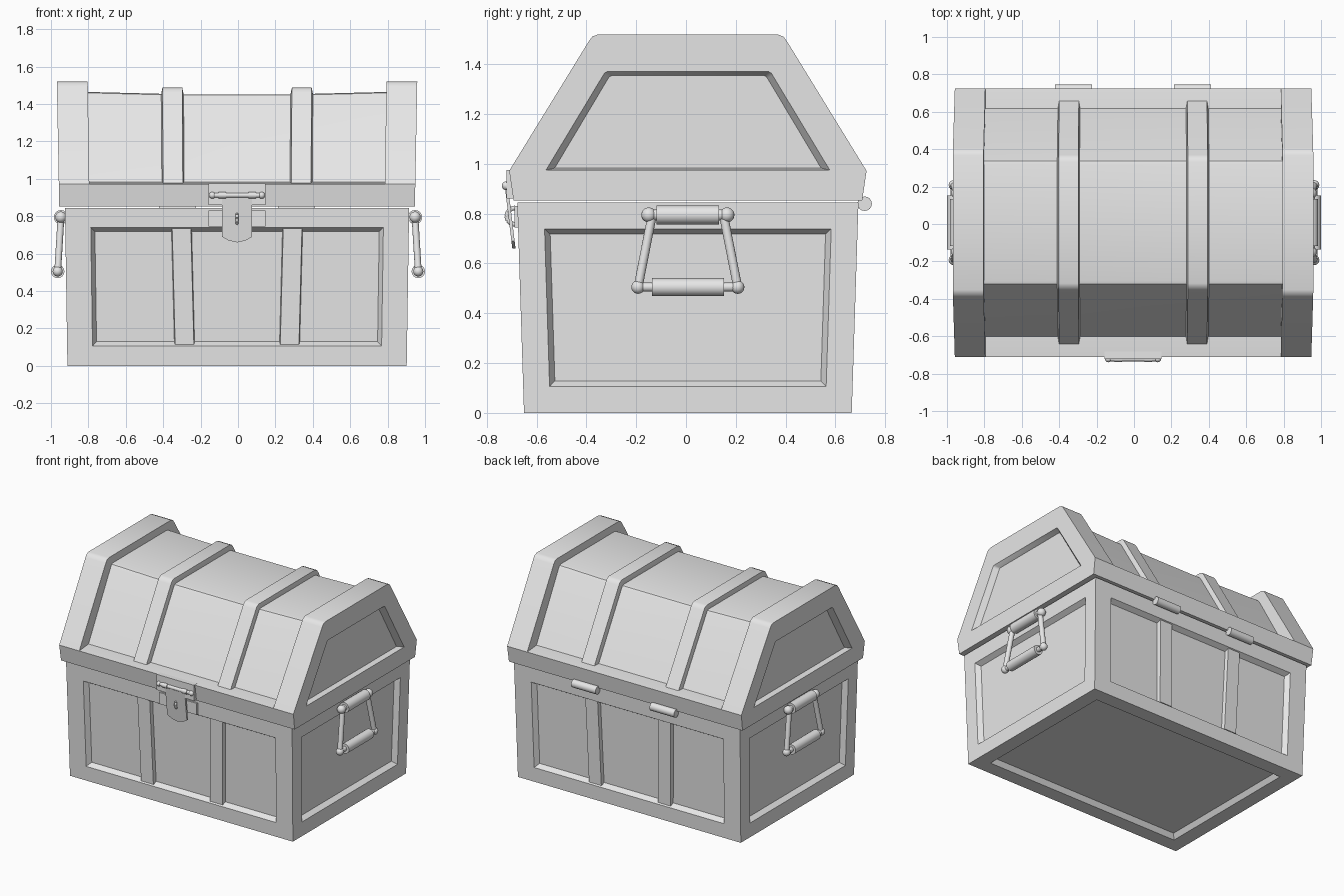
import bpy, bmesh, math
from mathutils import Vector, Matrix

if "Cube" in bpy.data.objects:
    bpy.data.objects.remove(bpy.data.objects["Cube"])

GREY = (0.8, 0.8, 0.8, 1)
mat = bpy.data.materials.new("plain grey")
mat.use_nodes = True
mat.diffuse_color = GREY
mat.node_tree.nodes["Principled BSDF"].inputs["Base Color"].default_value = GREY


def finish(name, bm, shift=(-0.005, 0.0075, 0)):
    bmesh.ops.recalc_face_normals(bm, faces=bm.faces)
    mesh = bpy.data.meshes.new(name)
    bm.to_mesh(mesh)
    bm.free()
    mesh.materials.append(mat)
    obj = bpy.data.objects.new(name, mesh)
    obj.location = shift
    bpy.context.collection.objects.link(obj)
    bpy.ops.object.select_all(action="DESELECT")
    obj.select_set(True)
    bpy.context.view_layer.objects.active = obj
    bpy.ops.object.shade_smooth_by_angle(angle=math.radians(35))
    return obj


def loft(name, rings):
    """Skin equal-length rings of points and cap both ends."""
    bm = bmesh.new()
    loops = [[bm.verts.new(p) for p in ring] for ring in rings]
    n = len(loops[0])
    for a, b in zip(loops, loops[1:]):
        for i in range(n):
            j = (i + 1) % n
            bm.faces.new((a[i], a[j], b[j], b[i]))
    bm.faces.new(loops[0])
    bm.faces.new(loops[-1])
    return finish(name, bm)


def section(x, half, lift=0):
    """Symmetric lid section at x, flaring outwards with height."""
    pts = [(-y, z) for y, z in half] + [(y, z) for y, z in reversed(half)]
    return [(x * (1 + 0.02 * (z - 0.97)), y, z + lift * max(0, z - 0.975) * 2) for y, z in pts]


def box(name, x, y, z):
    return loft(name, [[(x[0], y[0], h), (x[1], y[0], h), (x[1], y[1], h), (x[0], y[1], h)] for h in z])


def rod(bm, a, b, r):
    a, b = Vector(a), Vector(b)
    d = b - a
    m = Matrix.Translation((a + b) / 2) @ d.to_track_quat("Z", "Y").to_matrix().to_4x4()
    bmesh.ops.create_cone(bm, cap_ends=True, segments=16, radius1=r, radius2=r, depth=d.length, matrix=m)


def ball(bm, p, r):
    bmesh.ops.create_uvsphere(bm, u_segments=16, v_segments=10, radius=r, matrix=Matrix.Translation(p))


# Body: tapered box with a recessed panel on each side and below
bm = bmesh.new()
bmesh.ops.create_cube(bm, size=2)
for v in bm.verts:
    top = v.co.z > 0
    v.co.x *= 0.92 if top else 0.907
    v.co.y *= 0.685 if top else 0.658
    v.co.z = 0.845 if top else 0
panels = [f for f in bm.faces if f.normal.z < 0.5]
bm.normal_update()
bmesh.ops.inset_individual(bm, faces=panels, thickness=0.106, use_even_offset=True)
for f in panels:
    if abs(f.normal.y) > 0.5:
        for v in f.verts:
            v.co.x *= 0.963
bmesh.ops.inset_individual(bm, faces=panels, thickness=0.022, depth=-0.035, use_even_offset=True)
finish("chest_body", bm)

# Body straps standing in the front and back panels
for side, face in ((-1, "front"), (1, "back")):
    for s, hand in ((-1, "right"), (1, "left")):
        rings = []
        for z, x, y in ((0.115, 0.281, 0.654), (0.738, 0.297, 0.674)):
            rings.append([(s * x + dx, side * (y + dy), z)
                          for dx, dy in ((-0.056, -0.04), (-0.05, 0), (0.05, 0), (0.056, -0.04))])
        loft(f"{face}_{hand}_body_strap", rings)

# Lid: rim, sagging centre, straps and thick ends with recessed panels
outer = [(0.70, 0.853), (0.7175, 0.972), (0.398, 1.492), (0.384, 1.511), (0.36, 1.52)]
panel = [(0.57, 0.975), (0.565, 0.983), (0.34, 1.356), (0.335, 1.364), (0.325, 1.37)]
floor = [(0.535, 0.983), (0.53, 0.991), (0.32, 1.343), (0.315, 1.35), (0.305, 1.355)]
centre = [(0.617, 0.97), (0.34, 1.432), (0.328, 1.447), (0.31, 1.452)]
strap = [(0.655, 0.97), (0.362, 1.458), (0.348, 1.478), (0.325, 1.487)]
rim = [(0.70, 0.853), (0.7175, 0.972), (0.61, 0.982)]

loft("lid_rim", [section(x, rim) for x in (-0.82, 0.82)])
loft("lid_centre", [section(x, centre, d) for x, d in ((-0.82, 0.014), (-0.3, 0), (0.3, 0), (0.82, 0.014))])
for s, hand in ((-1, "right"), (1, "left")):
    loft(f"{hand}_lid_end", [section(s * x, p) for x, p in
         ((0.79, outer), (0.953, outer), (0.953, panel), (0.915, floor))])
    loft(f"{hand}_lid_strap", [section(s * x, p) for x, p in
         ((0.283, centre), (0.29, strap), (0.395, strap), (0.402, centre))])

    # Back hinge barrel
    bm = bmesh.new()
    rod(bm, (s * 0.22, 0.71, 0.84), (s * 0.418, 0.71, 0.84), 0.029)
    finish(f"{hand}_hinge", bm)

    # Carrying handle: mount bar, hanging arms and grip
    bm = bmesh.new()
    xt, xb, zt, zb = s * 0.947, s * 0.964, 0.795, 0.505
    rod(bm, (xt, -0.125, zt), (xt, 0.125, zt), 0.038)
    rod(bm, (xt, -0.16, zt), (xt, 0.16, zt), 0.022)
    rod(bm, (xb, -0.145, zb), (xb, 0.145, zb), 0.036)
    rod(bm, (xb, -0.2, zb), (xb, 0.2, zb), 0.018)
    for e in (-1, 1):
        ball(bm, (xt, e * 0.157, zt), 0.03)
        ball(bm, (xb, e * 0.2, zb), 0.027)
        rod(bm, (xt, e * 0.145, zt - 0.01), (xb, e * 0.2, zb), 0.018)
    finish(f"{hand}_handle", bm, (0, 0.0075, 0))

# Lock: upper and lower plates, hinge pin, hanging hasp and staple
box("upper_lock_plate", (-0.152, 0.152), (-0.728, -0.69), (0.86, 0.975))
box("lower_lock_plate", (-0.152, 0.152), (-0.697, -0.67), (0.745, 0.83))
bm = bmesh.new()
rod(bm, (-0.13, -0.729, 0.912), (0.13, -0.729, 0.912), 0.013)
for s in (-1, 1):
    ball(bm, (s * 0.132, -0.729, 0.912), 0.018)
    rod(bm, (s * 0.06, -0.729, 0.912), (s * 0.1, -0.729, 0.912), 0.017)
finish("lock_pin", bm)

outline = [(-0.08, 0.9), (-0.08, 0.69), (-0.045, 0.67), (0, 0.66), (0.045, 0.67), (0.08, 0.69), (0.08, 0.9)]
loft("lock_hasp", [[(x, y - 0.12 * (z - 0.66), z) for x, z in outline] for y in (-0.705, -0.692)])

bm = bmesh.new()
arc = [Vector((0, -0.692 - 0.036 * math.sin(a), 0.79 + 0.034 * math.cos(a)))
       for a in (math.pi * i / 6 for i in range(7))]
for a, b in zip(arc, arc[1:]):
    rod(bm, a, b, 0.009)
finish("lock_staple", bm)
